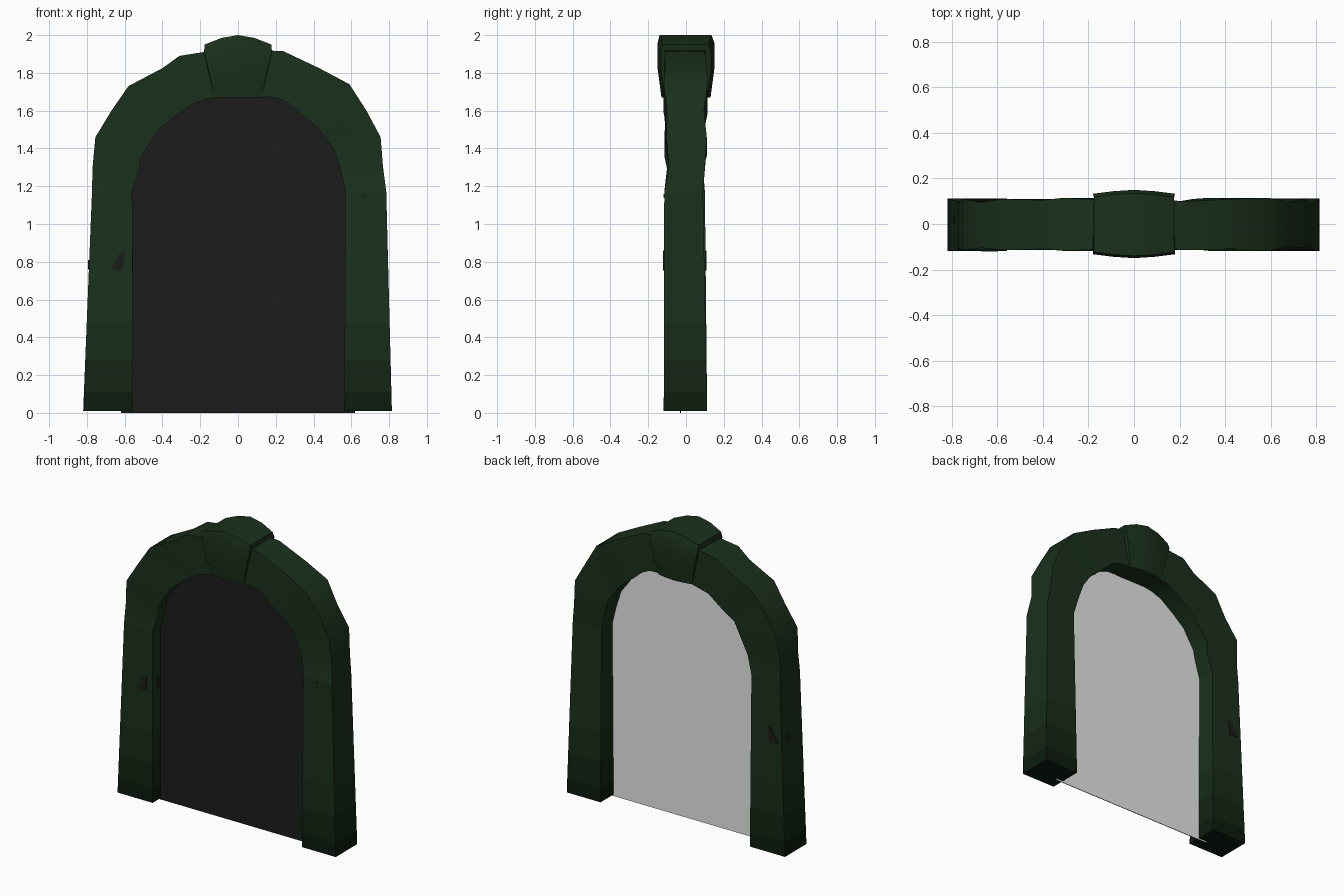
import bpy, bmesh

if "Cube" in bpy.data.objects:
    bpy.data.objects.remove(bpy.data.objects["Cube"])


def mat(name, r, g, b):
    m = bpy.data.materials.new(name)
    m.diffuse_color = (r, g, b, 1)
    m.use_nodes = True
    m.node_tree.nodes["Principled BSDF"].inputs["Base Color"].default_value = m.diffuse_color
    return m


MOSS = mat("moss_green", 0.0105, 0.030, 0.0115)
MID = mat("shaded_green", 0.0085, 0.025, 0.009)
LOW = mat("deep_green", 0.006, 0.018, 0.0065)
BASE = mat("base_green", 0.0035, 0.011, 0.004)
DARK = mat("door_black", 0.0115, 0.0115, 0.0115)
GREY = mat("door_back_grey", 0.8, 0.8, 0.8)


def finish(name, bm, mats, rule=None):
    bmesh.ops.recalc_face_normals(bm, faces=bm.faces)
    if rule:
        for f in bm.faces:
            f.material_index = rule(f)
    me = bpy.data.meshes.new(name)
    bm.to_mesh(me)
    bm.free()
    for m in mats:
        me.materials.append(m)
    ob = bpy.data.objects.new(name, me)
    bpy.context.collection.objects.link(ob)
    bpy.ops.object.select_all(action='DESELECT')
    ob.select_set(True)
    bpy.context.view_layer.objects.active = ob
    bpy.ops.object.shade_smooth_by_angle(angle=0.6)
    return ob


def loft(rings):
    """Closed skin through equal-length rings of points, capped at both ends."""
    bm = bmesh.new()
    vs = [[bm.verts.new(p) for p in r] for r in rings]
    n = len(vs[0])
    for a, b in zip(vs, vs[1:]):
        for i in range(n):
            j = (i + 1) % n
            bm.faces.new((a[i], a[j], b[j], b[i]))
    bm.faces.new(vs[0])
    bm.faces.new(vs[-1])
    return bm


def block(ox, oz, ix, iz, yf, yb):
    return [(ox, yf, oz), (ix, yf, iz), (ix, yb, iz), (ox, yb, oz)]


def band(f):
    z = f.calc_center_median().z
    return 0 if z > 0.48 else 1 if z > 0.28 else 2 if z > 0.11 else 3


# Pillars: tapered outwards to the foot, darker bands near the ground
def pillar(name, foot_out, foot_in, top_out, top_in, top_back):
    rings = []
    for z in (0.010, 0.11, 0.28, 0.48, 0.85, 1.17):
        t = z / 1.17
        ox = foot_out + (top_out - foot_out) * t
        ix = foot_in + (top_in - foot_in) * t
        rings.append(block(ox, z, ix, z, -0.118 + 0.003 * t, 0.112 + (top_back - 0.112) * t))
    finish(name, loft(rings), (MOSS, MID, LOW, BASE), band)


pillar("left_pillar", -0.82, -0.557, -0.773, -0.56, 0.10)
pillar("right_pillar", 0.815, 0.562, 0.785, 0.57, 0.09)

# Arch halves: outer x,z / inner x,z / front y / back y
LEFT = [(-0.773, 1.17, -0.56, 1.17, -0.115, 0.10),
        (-0.77, 1.30, -0.525, 1.29, -0.10, 0.09),
        (-0.755, 1.46, -0.51, 1.36, -0.115, 0.11),
        (-0.67, 1.60, -0.43, 1.49, -0.105, 0.095),
        (-0.58, 1.73, -0.34, 1.565, -0.115, 0.11),
        (-0.40, 1.825, -0.24, 1.635, -0.11, 0.105),
        (-0.31, 1.89, -0.17, 1.66, -0.118, 0.115),
        (-0.12, 1.92, -0.08, 1.675, -0.11, 0.105)]
RIGHT = [(0.785, 1.17, 0.57, 1.17, -0.115, 0.09),
         (0.768, 1.30, 0.54, 1.29, -0.09, 0.10),
         (0.755, 1.46, 0.505, 1.40, -0.105, 0.11),
         (0.68, 1.60, 0.43, 1.50, -0.10, 0.095),
         (0.59, 1.74, 0.33, 1.585, -0.118, 0.115),
         (0.43, 1.825, 0.26, 1.645, -0.11, 0.11),
         (0.24, 1.915, 0.20, 1.67, -0.115, 0.10),
         (0.12, 1.92, 0.08, 1.675, -0.11, 0.105)]
for name, rows in (("left_arch", LEFT), ("right_arch", RIGHT)):
    finish(name, loft([block(*r) for r in rows]), (MOSS,))

# Keystone: wedge with a bulging face, lofted from left to right
rings = []
for xt, xb, zt, d in ((-0.18, -0.125, 1.95, 0.133), (-0.09, -0.065, 1.985, 0.144),
                      (0, 0, 2.0, 0.15), (0.09, 0.065, 1.985, 0.144),
                      (0.18, 0.125, 1.95, 0.133)):
    xm = xb + (xt - xb) * 0.58
    rings.append([(xt * 0.98, -d + 0.01, zt), (xt, -d, zt - 0.04),
                  (xm, -d, 1.82), (xb, -d + 0.02, 1.67),
                  (xb, d - 0.02, 1.67), (xm, d, 1.82),
                  (xt, d, zt - 0.04), (xt * 0.98, d - 0.015, zt)])
finish("keystone", loft(rings), (MOSS,))

# Door panel: thin plate hidden in the stonework, black front and grey back
outline = [(-0.62, 0.0)]
outline += [((o + i) / 2, (p + q) / 2) for o, p, i, q, _, _ in LEFT]
outline += [((o + i) / 2, (p + q) / 2) for o, p, i, q, _, _ in reversed(RIGHT)]
outline += [(0.62, 0.0)]
finish("door_panel", loft([[(x, y, z) for x, z in outline] for y in (-0.031, -0.027)]),
       (DARK, GREY), lambda f: 1 if f.normal.y > 0.9 else 0)


# Dark chips on the stone: thin plates sunk slightly into the surface
def chip(name, pts, step):
    finish(name, loft([pts, [tuple(c + s for c, s in zip(p, step)) for p in pts]]), (DARK,))


CHIP = [(-0.67, 0.76), (-0.61, 0.755), (-0.598, 0.86), (-0.63, 0.84)]
SMALL = [(0.65, 1.14), (0.68, 1.145), (0.67, 1.16)]
chip("chip_front", [(x, -0.114, z) for x, z in CHIP], (0, -0.007, 0))
chip("chip_back", [(x - 0.09, 0.1, z) for x, z in CHIP], (0, 0.008, 0))
chip("small_chip_front", [(x, -0.113, z) for x, z in SMALL], (0, -0.006, 0))
chip("chip_inner", [(-0.562, -0.08, 0.77), (-0.562, -0.04, 0.76), (-0.562, -0.05, 0.84)],
     (0.006, 0, 0))
chip("chip_outer", [(-0.785, 0.0, 0.77), (-0.785, 0.04, 0.76), (-0.785, 0.03, 0.81)],
     (-0.008, 0, 0))
